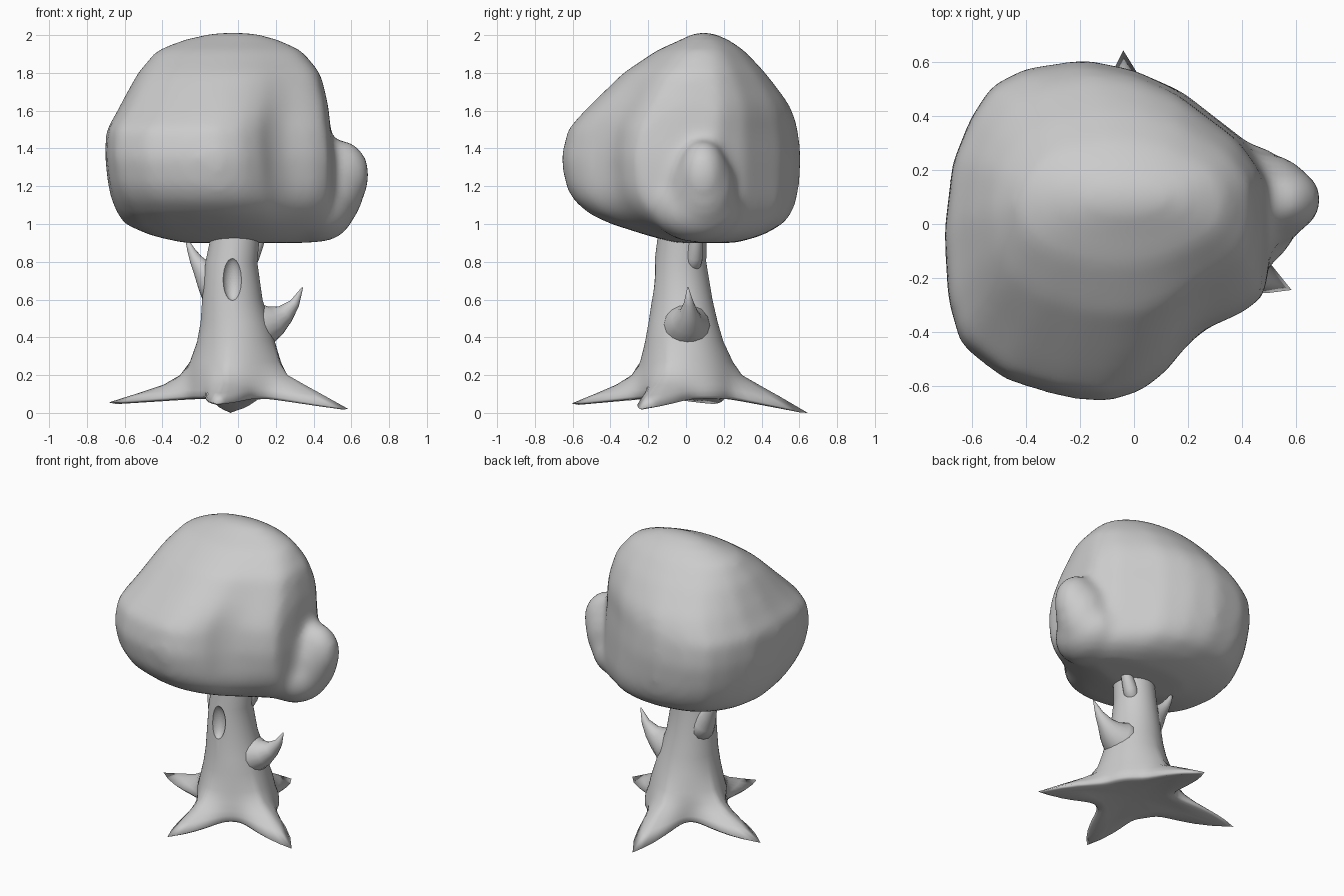
import bpy, bmesh, math
from mathutils import Vector

if "Cube" in bpy.data.objects:
    bpy.data.objects.remove(bpy.data.objects["Cube"])


def loft(name, rings, extra=None):
    """Skin a list of equal-length vertex rings and close both ends."""
    bm = bmesh.new()
    loops = [[bm.verts.new(p) for p in r] for r in rings]
    n = len(loops[0])
    for a, b in zip(loops, loops[1:]):
        for i in range(n):
            j = (i + 1) % n
            bm.faces.new((a[i], a[j], b[j], b[i]))
    for lp in (loops[0], loops[-1]):
        c = bm.verts.new(sum((v.co for v in lp), Vector()) / n)
        for i in range(n):
            bm.faces.new((lp[i], lp[(i + 1) % n], c))
    bmesh.ops.recalc_face_normals(bm, faces=bm.faces)
    if extra:
        extra(bm)
    me = bpy.data.meshes.new(name)
    bm.to_mesh(me)
    bm.free()
    me.polygons.foreach_set("use_smooth", [True] * len(me.polygons))
    ob = bpy.data.objects.new(name, me)
    bpy.context.collection.objects.link(ob)
    return ob


def ellipsoid(bm, centre, radii):
    vs = bmesh.ops.create_icosphere(bm, subdivisions=4, radius=1)["verts"]
    for v in vs:
        v.co = Vector(centre) + Vector(c * r for c, r in zip(v.co, radii))


# Trunk flaring into four pointed roots (tips listed anticlockwise)
ROOTS = [(0.585, -0.245, 0.02), (-0.04, 0.645, 0.0),
         (-0.685, 0.16, 0.055), (-0.12, -0.605, 0.05)]
dirs = [math.atan2(y, x) for x, y, _ in ROOTS]
ANGLES = []
for k, a0 in enumerate(dirs):
    gap = (dirs[(k + 1) % 4] - a0) % (2 * math.pi)
    ANGLES += [a0 + gap * s / 18 for s in range(18)]
# height, centre x, centre y, radius, root amount, root angular width
LEVELS = [(1.10, -0.01, -0.02, 0.12, 0, 1), (0.93, -0.015, -0.02, 0.13, 0, 1),
          (0.80, -0.035, -0.03, 0.137, 0, 1), (0.60, -0.03, -0.02, 0.16, 0, 1),
          (0.48, -0.015, -0.015, 0.183, 0, 1), (0.38, -0.01, -0.01, 0.203, 0.01, .5),
          (0.27, -0.01, 0, 0.23, 0.045, .47), (0.20, -0.01, 0, 0.245, 0.13, .42),
          (0.15, 0, 0, 0.255, 0.33, .37), (0.12, 0, 0, 0.26, 0.62, .33),
          (0.09, 0, 0, 0.26, 1.0, .31), (0.075, 0, 0, 0.25, 0.9, .3),
          (0.08, 0, 0, 0.2, 0.3, .3), (0.09, 0, 0, 0.1, 0, 1)]
rings = []
for k, (z, cx, cy, r, amount, width) in enumerate(LEVELS):
    ring = []
    for a in ANGLES:
        rad, zz = r, z
        for (x, y, tz), b in zip(ROOTS, dirs):
            d = abs((a - b + math.pi) % (2 * math.pi) - math.pi)
            w = 0.65 * math.exp(-(d / width) ** 2) + 0.35 * math.exp(-d / 0.13)
            rad += w * amount * (math.hypot(x, y) - r)
            if k >= 9:
                zz += w * amount ** 2 * (tz - 0.09)
        ring.append((cx + rad * math.cos(a), cy + rad * math.sin(a), max(zz, 0)))
    rings.append(ring)
trunk = loft("trunk", rings)

# Oval knot hole cut into the front
bm = bmesh.new()
ellipsoid(bm, (-0.03, -0.185, 0.71), (0.052, 0.055, 0.115))
me = bpy.data.meshes.new("knot_cutter")
bm.to_mesh(me)
bm.free()
cutter = bpy.data.objects.new("knot_cutter", me)
bpy.context.collection.objects.link(cutter)
cutter.hide_render = True
cutter.hide_set(True)
mod = trunk.modifiers.new("knot_hole", "BOOLEAN")
mod.operation = "DIFFERENCE"
mod.object = cutter


# Thorn-like branch stubs
def branch(name, path):
    pts = [Vector(p[:3]) for p in path]
    out = []
    for i, p in enumerate(pts):
        t = pts[min(i + 1, len(pts) - 1)] - pts[max(i - 1, 0)]
        q = t.to_track_quat("Z", "Y")
        out.append([p + q @ Vector((math.cos(b), math.sin(b), 0)) * path[i][3]
                    for b in (2 * math.pi * s / 16 for s in range(16))])
    loft(name, out)


branch("right_branch", [(0.07, 0, 0.45, 0.14), (0.145, 0.003, 0.47, 0.115),
                        (0.20, 0.008, 0.49, 0.082), (0.25, 0.015, 0.525, 0.052),
                        (0.30, 0.015, 0.58, 0.027), (0.342, 0.01, 0.665, 0.003)])
branch("left_branch", [(-0.08, 0, 0.62, 0.115), (-0.145, 0.01, 0.70, 0.08),
                       (-0.19, 0.02, 0.765, 0.052), (-0.225, 0.035, 0.815, 0.033),
                       (-0.25, 0.045, 0.865, 0.02), (-0.28, 0.05, 0.94, 0.003)])
branch("stub_branch", [(0.02, 0.02, 0.74, 0.05), (0.07, 0.045, 0.83, 0.045),
                       (0.11, 0.055, 0.92, 0.035), (0.14, 0.06, 1.0, 0.02)])

# Leafy crown: one outline scaled to the extents at each height,
# turning rounder towards the top and bottom
OUTLINE = [(-1, 0), (-.95, .4), (-.84, .66), (-.71, .85), (-.5, .95), (-.14, 1),
           (.16, .94), (.43, .82), (.83, .53), (1, .3), (1, -.1), (.97, -.38),
           (.83, -.48), (.58, -.58), (.46, -.68), (.36, -.82), (.2, -.94),
           (-.01, -1), (-.28, -.97), (-.63, -.87), (-.9, -.67), (-.98, -.4)]
# height, x min, x max, y min, y max
EXTENTS = [(0.90, -0.30, 0.38, -0.06, 0.27), (0.94, -0.47, 0.46, -0.21, 0.41),
           (1.00, -0.605, 0.49, -0.40, 0.52), (1.05, -0.64, 0.50, -0.51, 0.56),
           (1.12, -0.67, 0.51, -0.595, 0.59), (1.20, -0.69, 0.51, -0.64, 0.602),
           (1.35, -0.705, 0.505, -0.665, 0.612), (1.50, -0.70, 0.49, -0.63, 0.597),
           (1.58, -0.65, 0.485, -0.56, 0.575), (1.65, -0.615, 0.475, -0.49, 0.54),
           (1.80, -0.535, 0.44, -0.335, 0.425), (1.92, -0.435, 0.34, -0.155, 0.31),
           (1.98, -0.28, 0.21, -0.02, 0.22), (2.015, -0.12, 0.08, 0.05, 0.13)]


def crown_ring(z, x0, x1, y0, y1):
    round_mix = min(0.8, max(0, abs(z - 1.38) - 0.1) * 1.7)
    ring = []
    for u, v in OUTLINE:
        h = math.hypot(u, v)
        s = 1 + round_mix * (1 / h - 1)
        ring.append((x0 + (x1 - x0) * (u * s + 1) / 2,
                     y0 + (y1 - y0) * (v * s + 1) / 2, z))
    return ring


def right_bulge(bm):
    ellipsoid(bm, (0.54, 0.09, 1.26), (0.16, 0.13, 0.19))
    ellipsoid(bm, (0.50, 0.09, 1.19), (0.17, 0.17, 0.22))
    ellipsoid(bm, (0.42, 0.06, 1.08), (0.20, 0.24, 0.18))


crown = loft("crown", [crown_ring(*e) for e in EXTENTS], right_bulge)
mod = crown.modifiers.new("blend", "REMESH")
mod.mode = "VOXEL"
mod.voxel_size = 0.025
mod.use_smooth_shade = True
mod = crown.modifiers.new("soften", "SMOOTH")
mod.factor = 0.5
mod.iterations = 22
